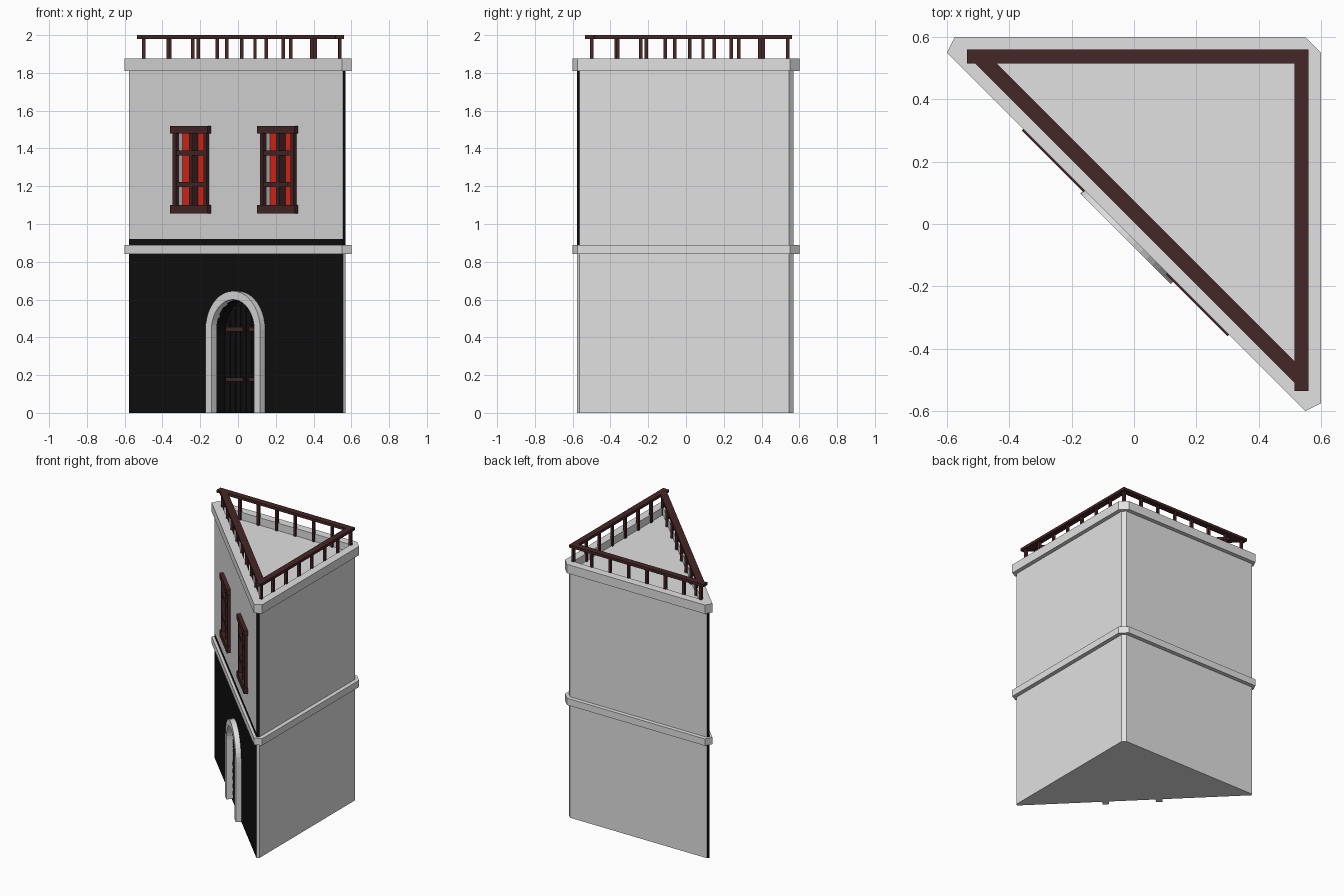
import bpy, bmesh, math
from mathutils import Matrix

cube = bpy.data.objects.get("Cube")
if cube:
    bpy.data.objects.remove(cube, do_unlink=True)


def material(name, rgb):
    m = bpy.data.materials.new(name)
    m.use_nodes = True
    m.diffuse_color = (*rgb, 1)
    node = next(n for n in m.node_tree.nodes if n.type == 'BSDF_PRINCIPLED')
    node.inputs["Base Color"].default_value = (*rgb, 1)
    return m


GREY = material("grey_plaster", (0.75, 0.75, 0.75))
BLACK = material("black_paint", (0.005, 0.005, 0.005))
BROWN = material("dark_brown_wood", (0.06, 0.02, 0.02))
RED = material("red_curtain", (0.75, 0.02, 0.008))

# Facade frame: local x runs along the slanted wall, local y points inward
FACADE = Matrix.Rotation(-math.pi / 4, 4, 'Z')


def finish(name, bm, mat, facade):
    if facade:
        bm.transform(FACADE)
    bmesh.ops.recalc_face_normals(bm, faces=bm.faces)
    mesh = bpy.data.meshes.new(name)
    bm.to_mesh(mesh)
    bm.free()
    mesh.materials.append(mat)
    ob = bpy.data.objects.new(name, mesh)
    bpy.context.scene.collection.objects.link(ob)
    return ob


def prism(name, pts, lo, hi, mat, axis='Z', facade=False):
    """Extrude a 2D outline along z, or along y when axis is Y."""
    bm = bmesh.new()
    put = (lambda a, b, c: (a, b, c)) if axis == 'Z' else (lambda a, b, c: (a, c, b))
    rings = [[bm.verts.new(put(a, b, c)) for a, b in pts] for c in (lo, hi)]
    for r in rings:
        bm.faces.new(r)
    for i in range(len(pts)):
        j = (i + 1) % len(pts)
        bm.faces.new((rings[0][i], rings[0][j], rings[1][j], rings[1][i]))
    return finish(name, bm, mat, facade)


def box(name, x, y, z, mat, facade=False):
    pts = [(x[0], y[0]), (x[1], y[0]), (x[1], y[1]), (x[0], y[1])]
    return prism(name, pts, z[0], z[1], mat, facade=facade)


def ring(name, outer, inner, lo, hi, mat):
    bm = bmesh.new()
    loops = [[bm.verts.new((x, y, z)) for x, y in pts]
             for pts, z in ((outer, lo), (outer, hi), (inner, hi), (inner, lo))]
    for k in range(4):
        a, b = loops[k], loops[(k + 1) % 4]
        for i in range(len(a)):
            j = (i + 1) % len(a)
            bm.faces.new((a[i], a[j], b[j], b[i]))
    return finish(name, bm, mat, False)


def cut(target, cutter):
    cutter.hide_render = True
    mod = target.modifiers.new("opening", 'BOOLEAN')
    mod.operation = 'DIFFERENCE'
    mod.solver = 'EXACT'
    mod.object = cutter
    bpy.context.view_layer.objects.active = target
    bpy.ops.object.modifier_apply(modifier=mod.name)
    bpy.data.objects.remove(cutter, do_unlink=True)


def paint(ob, is_black):
    ob.data.materials.clear()
    ob.data.materials.append(GREY)
    ob.data.materials.append(BLACK)
    for f in ob.data.polygons:
        f.material_index = int(is_black(f.center, f.normal))


def arch(r, base, spring=0.44, cx=0.014, steps=20):
    curve = [(cx + r * math.cos(math.pi * i / steps),
              spring + r * math.sin(math.pi * i / steps)) for i in range(steps + 1)]
    return [(cx + r, base)] + curve + [(cx - r, base)]


# Triangular storeys with clipped corners
wall = [(-.578, .555), (-.57, .57), (.545, .57), (.57, .545), (.57, -.565), (.555, -.578)]
lower = prism("lower_storey", wall, 0, 0.865, GREY)
middle = prism("black_band", wall, 0.865, 0.92, GREY)
upper = prism("upper_storey", wall, 0.92, 1.82, GREY)

cut(lower, prism("door_cutter", arch(0.16, 0.004), -0.2, 0.057, BLACK, 'Y', True))
WINDOWS = {"right": -0.327, "left": 0.327}
for side, c in WINDOWS.items():
    cut(upper, box(side + "_window_cutter", (c - .105, c + .105), (-.2, .025),
                   (1.09, 1.49), GREY, True))

paint(lower, lambda c, n: c.x < -0.5 or (c.x < 0.5 and c.y < 0.5 and abs(n.z) < 0.9)
      or (abs(n.z) > 0.9 and 0.001 < c.z < 0.8))
paint(middle, lambda c, n: c.x < -0.5 or c.y < -0.5 or (n.x < -0.5 and n.y < -0.5))
paint(upper, lambda c, n: c.x < -0.5 or c.y < -0.5)

# Cornices
eave = [(-.6, .55), (-.575, .6), (.55, .6), (.6, .55), (.6, -.575), (.55, -.6)]
inside = [(-.49, .525), (-.495, .54), (.52, .54), (.54, .52), (.54, -.495), (.525, -.49)]
prism("middle_cornice", eave, 0.84, 0.89, GREY)
ring("roof_cornice", eave, inside, 1.81, 1.875, GREY)

# Door surround, planks and straps
surround = arch(0.205, 0) + arch(0.16, 0)[::-1]
prism("door_surround", surround, -0.053, -0.008, GREY, 'Y', True)
planks = 8
for i in range(planks):
    x = 0.014 - 0.16 + 0.32 * i / planks
    mid = x + 0.02 - 0.014
    top = 0.43 + math.sqrt(0.15 ** 2 - mid ** 2)
    box(f"door_plank_{i + 1}", (x + .002, x + .038), (.048, .06), (.006, top), BLACK, True)
for name, x in (("right", (-.134, -.004)), ("left", (.038, .166))):
    for level, z in (("lower", 0.177), ("upper", 0.443)):
        box(f"{name}_{level}_door_strap", x, (.04, .05), (z - .011, z + .011), BROWN, True)

# Windows
for side, c in WINDOWS.items():
    def part(name, x, y, z, mat=BROWN):
        box(f"{side}_window_{name}", (c + x[0], c + x[1]), y, z, mat, True)
    part("curtain", (-.105, .105), (.018, .026), (1.09, 1.49), RED)
    part("lintel", (-.14, .14), (-.043, -.01), (1.48, 1.52))
    part("sill", (-.14, .14), (-.043, -.01), (1.055, 1.1))
    part("right_post", (-.126, -.103), (-.036, -.01), (1.09, 1.49))
    part("left_post", (.103, .126), (-.036, -.01), (1.09, 1.49))
    part("mullion", (-.011, .011), (-.03, .019), (1.09, 1.49))
    for level, z in (("lower", 1.21), ("upper", 1.375)):
        part(level + "_bar", (-.105, .105), (-.032, -.012), (z - .013, z + .013))

# Roof railing
box("back_rail", (-.535, .56), (.515, .56), (1.98, 2), BROWN)
box("side_rail", (.515, .56), (-.535, .56), (1.98, 2), BROWN)
box("front_rail", (-.74, .74), (.004, .053), (1.98, 2), BROWN, True)


def baluster(name, x, y, h=0.009):
    box(name, (x - h, x + h), (y - h, y + h), (1.815, 1.985), BROWN)


for i in range(9):
    x = -0.5 + 0.13 * i
    baluster(f"front_baluster_{i + 1}", x, 0.04 - x)
for i in range(1, 8):
    p = -0.51 + 0.15 * i
    baluster(f"back_baluster_{i}", p, 0.538)
    if i < 7:
        baluster(f"side_baluster_{i}", 0.538, p)
